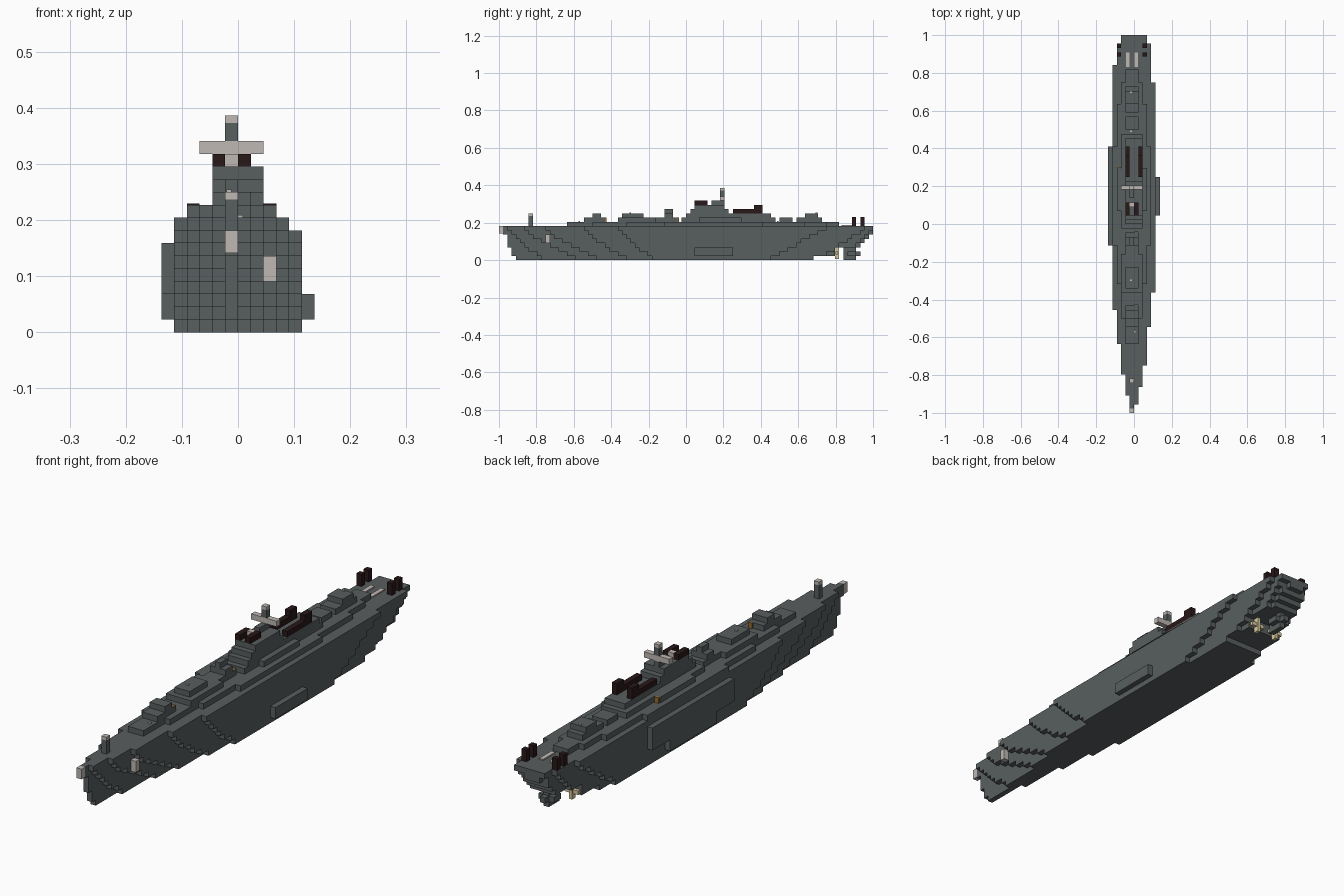
import bpy, bmesh
from mathutils import Vector

if "Cube" in bpy.data.objects:
    bpy.data.objects.remove(bpy.data.objects["Cube"])

U = 2 / 88          # edge of one block
MID = -1            # column that holds the centreline


def material(name, rgb):
    m = bpy.data.materials.new(name)
    m.use_nodes = True
    m.diffuse_color = (*rgb, 1)
    bsdf = m.node_tree.nodes["Principled BSDF"]
    bsdf.inputs["Base Color"].default_value = (*rgb, 1)
    bsdf.inputs["Roughness"].default_value = 0.9
    return m


GREY = material("hull grey", (0.098, 0.112, 0.116))
WHITE = material("pale stone", (0.52, 0.48, 0.45))
DARK = material("dark brown", (0.022, 0.009, 0.009))
CREAM = material("cream", (0.70, 0.61, 0.36))
AMBER = material("amber", (0.30, 0.15, 0.03))


def finish(name, bm, mat):
    mesh = bpy.data.meshes.new(name)
    bm.to_mesh(mesh)
    bm.free()
    mesh.materials.append(mat)
    ob = bpy.data.objects.new(name, mesh)
    bpy.context.collection.objects.link(ob)
    return ob


def cells(x0, x1, y0, y1, z0, z1):
    return {(x, y, z) for x in range(x0, x1) for y in range(y0, y1) for z in range(z0, z1)}


def blocks(name, mat, filled):
    """Skin a set of unit blocks, keeping only the outer faces."""
    bm = bmesh.new()
    verts = {}

    def corner(p):
        key = tuple(round(c) for c in p)
        if key not in verts:
            verts[key] = bm.verts.new(Vector(key) * U)
        return verts[key]

    for cell in sorted(filled):
        for axis in range(3):
            for side in (0, 1):
                step = [0, 0, 0]
                step[axis] = 2 * side - 1
                if tuple(c + s for c, s in zip(cell, step)) in filled:
                    continue
                a, b = (axis + 1) % 3, (axis + 2) % 3
                ring = []
                for da, db in ((0, 0), (1, 0), (1, 1), (0, 1)):
                    p = list(cell)
                    p[axis] += side
                    p[a] += da
                    p[b] += db
                    ring.append(corner(p))
                bm.faces.new(ring if side else ring[::-1])
    return finish(name, bm, mat)


def box(name, mat, x0, x1, y0, y1, z0, z1):
    """Plain box for parts that do not fill whole blocks."""
    bm = bmesh.new()
    bmesh.ops.create_cube(bm, size=1)
    for v in bm.verts:
        v.co = Vector(((x0 + (v.co.x + .5) * (x1 - x0)) * U,
                       (y0 + (v.co.y + .5) * (y1 - y0)) * U,
                       (z0 + (v.co.z + .5) * (z1 - z0)) * U))
    return finish(name, bm, mat)


# Hull: each column runs from a bow end to a stern end, drawn in with depth
columns = {-5: (-20, 37), -4: (-28, 42), -3: (-35, 44), -2: (-40, 44), -1: (-43, 44),
           0: (-42, 44), 1: (-38, 44), 2: (-33, 44), 3: (-24, 42), 4: (-16, 33)}
bow_rake = (3, 8, 12, 12, 10, 8)
stern_limit = (30, 35, 35, 41, 42, 43, 44, 44)
hull = set()
for col, (bow, stern) in columns.items():
    off = abs(col - MID)
    for z in range(8):
        deep = (7 - z) / 7
        start = bow + round(bow_rake[off] * deep ** 1.3)
        end = min(stern - round(off * 2.6 * deep), stern_limit[z])
        hull |= cells(col, col + 1, start, end, z, z + 1)

# Side bulges
hull |= cells(-6, -5, -5, 18, 3, 7) | cells(-6, -5, 0, 13, 1, 3)
hull |= cells(5, 6, 2, 11, 1, 3)
blocks("hull", GREY, hull)

# Raised deck, stepped towards both ends
deck = set()
for half, start, end in ((1, -28, 36), (2, -22, 33), (3, -14, 28), (4, -5, 18)):
    deck |= cells(MID - half, MID + half + 1, start, end, 8, 9)
blocks("raised_deck", GREY, deck)

# Gun turrets: a low house with a smaller roof block
for name, y, z, length in (("bow_turret", -24, 9, 5), ("upper_bow_turret", -7, 9, 5),
                           ("stern_turret", 26, 9, 6), ("upper_stern_turret", 22, 9, 3)):
    turret = cells(-2, 1, y, y + length, z, z + 1)
    if name != "upper_stern_turret":
        turret |= cells(-2, 1, y + 2, y + length - 1, z + 1, z + 2)
    if name == "upper_bow_turret":
        turret |= cells(-1, 0, y + 2, y + 4, z + 2, z + 3)
    blocks(name, GREY, turret)

# Fore deckhouse between the turrets
blocks("fore_deckhouse", GREY, cells(-3, 2, -16, -7, 9, 10) | cells(-2, 1, -15, -10, 10, 11))

# Main superstructure in tiers
tower = cells(-3, 2, -1, 21, 9, 10) | cells(-4, 3, 3, 13, 9, 10)
tower |= cells(-2, 2, 0, 20, 10, 11) | cells(-2, 2, 1, 10, 11, 12)
tower |= cells(-2, 2, 2, 9, 12, 13) | cells(-1, 0, 6, 8, 13, 14)
blocks("bridge_tower", GREY, tower)

# Bridge windows and lamp
for side, col in (("right", -2), ("left", 0)):
    blocks("bridge_cabin_" + side, DARK, cells(col, col + 1, 2, 5, 13, 14))
blocks("bridge_lamp", WHITE, cells(-1, 0, 4, 5, 13, 14))

# Main mast with yard
blocks("main_mast", GREY, cells(-1, 0, 8, 9, 13, 14) | cells(-1, 0, 8, 9, 15, 16))
box("main_mast_neck", GREY, -1, 0, 8, 9, 16, 16.4)
box("main_mast_cap", WHITE, -1, 0, 8, 9, 16.4, 17)
blocks("mast_yard", WHITE, cells(-3, 2, 8, 9, 14, 15))

# Funnels with low walls ahead of them
for side, col in (("right", -2), ("left", 1)):
    blocks("funnel_" + side, DARK,
           cells(col, col + 1, 11, 16, 11, 12) | cells(col, col + 1, 16, 18, 11, 13))

# Fore mast and bow tip
box("fore_mast", GREY, -1, 0, -37, -36, 8, 10.4)
box("fore_mast_cap", WHITE, -1, 0, -37, -36, 10.4, 11)
box("bow_tip", WHITE, -1, 0, -44, -43, 6.2, 8)

# Anchor on the bow
box("anchor", WHITE, 2, 3, -33, -32, 4, 6)

# Stern posts and deck markings, mirrored about the centreline
for side, s in (("right", -1), ("left", 1)):
    for place, y in (("front", 39), ("rear", 41)):
        box(f"stern_post_{place}_{side}", DARK, MID + 3 * s, MID + 3 * s + 1, y, y + 1, 8, 10.1)
    box("deck_marking_" + side, WHITE, MID + s + .1, MID + s + .9, 36.6, 40, 8, 8.2)

# Small deck fittings
for i, (x, y, z) in enumerate(((-.9, 30.5, 11), (-.9, 21.4, 9), (0, -25.3, 9), (-.9, -13.3, 11))):
    box(f"deck_fitting_{i}", WHITE, x, x + .4, y, y + .4, z, z + .2)

# Amber hatches
for i, (x, y) in enumerate(((0, -19), (0, -2), (-4, 13))):
    box(f"amber_hatch_{i}", AMBER, x + .1, x + .9, y - .3, y + .3, 9, 10)

# Propellers and rudder
for side, s in (("right", -1), ("left", 1)):
    col = MID + 2 * s
    box("propeller_blade_" + side, CREAM, col + .2, col + .8, 35, 36, .3, 3)
    box("propeller_arm_" + side, CREAM, col - .8, col + 1.8, 35.2, 35.8, 1.3, 2)
blocks("rudder", GREY, cells(-1, 0, 37, 40, 0, 3) | cells(-1, 0, 40, 41, 1, 2)
       | cells(-2, 1, 38, 40, 1, 2))
